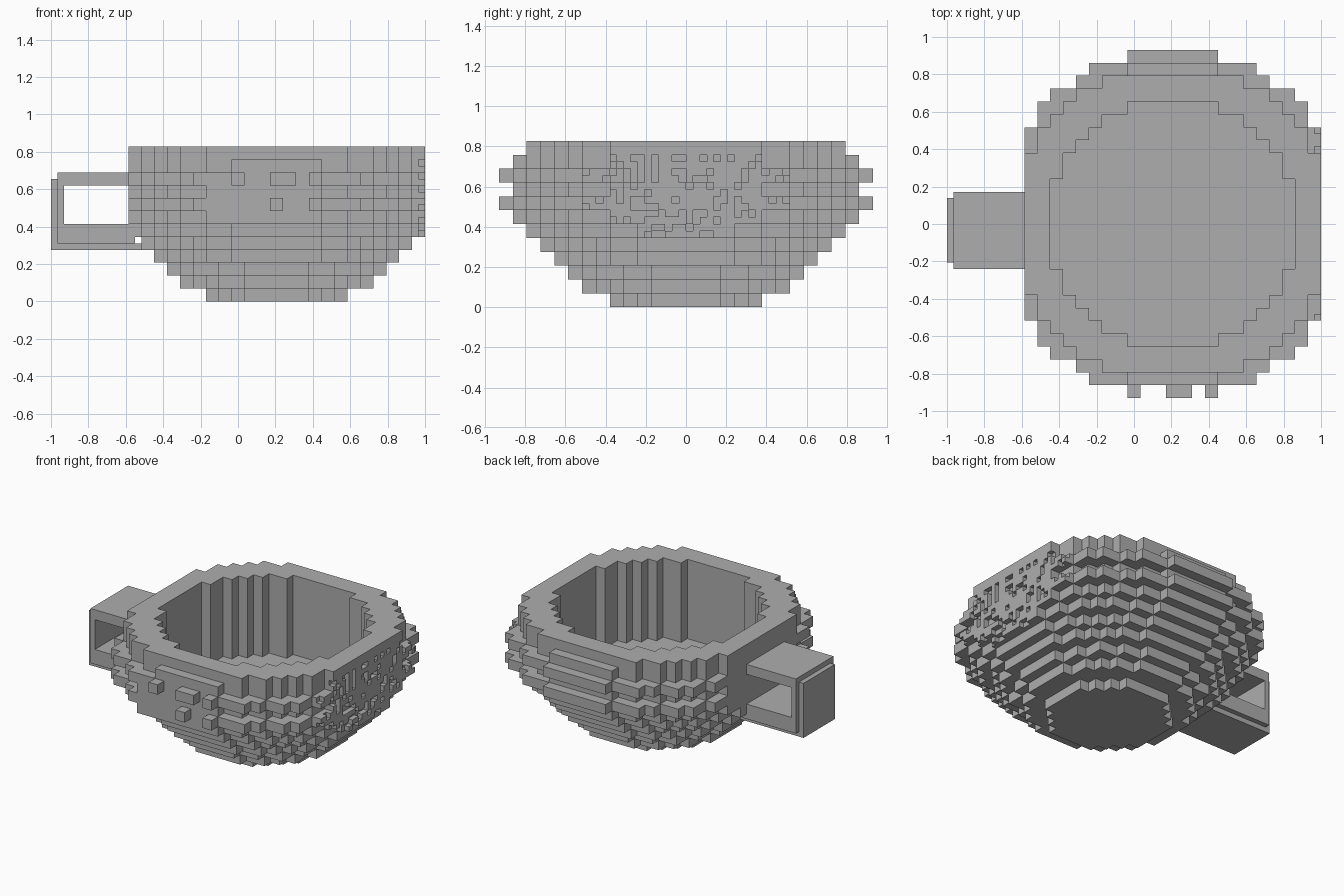
import bpy
import bmesh
import random
from mathutils import Vector

random.seed(4)
if "Cube" in bpy.data.objects:
    bpy.data.objects.remove(bpy.data.objects["Cube"], do_unlink=True)

U = 2 / 29            # edge of one block
H = U / 2             # half block, used for the fine carving
CENTRE_X = 3 * U      # bowl axis, shifted away from the handle
LAYERS = [5.5, 7.5, 8.5, 9.5, 10.5, 11.5, 12.5, 13.5, 12.5, 13.5, 12.5, 12.25]
INNER = 9.5
FLOOR_LAYER = 4
SIDE_CLIP = 11

grey = bpy.data.materials.new("plain_grey")
grey.use_nodes = True
colour = (0.42, 0.42, 0.42, 1)
grey.diffuse_color = colour
grey.node_tree.nodes["Principled BSDF"].inputs["Base Color"].default_value = colour


def finish(name, bm):
    mesh = bpy.data.meshes.new(name)
    bm.to_mesh(mesh)
    bm.free()
    mesh.materials.append(grey)
    obj = bpy.data.objects.new(name, mesh)
    bpy.context.collection.objects.link(obj)
    return obj


def skin(name, cells, size, origin):
    """Wrap a set of grid cells in their exposed faces."""
    bm = bmesh.new()
    verts = {}

    def vert(key):
        if key not in verts:
            verts[key] = bm.verts.new(origin + Vector(key) * size)
        return verts[key]

    for cell in sorted(cells):
        for axis in range(3):
            for side in (0, 1):
                beside = list(cell)
                beside[axis] += 2 * side - 1
                if tuple(beside) in cells:
                    continue
                ring = []
                for p, q in ((0, 0), (1, 0), (1, 1), (0, 1)):
                    key = list(cell)
                    key[axis] += side
                    key[(axis + 1) % 3] += p
                    key[(axis + 2) % 3] += q
                    ring.append(vert(tuple(key)))
                bm.faces.new(ring if side else ring[::-1])
    return finish(name, bm)


# Bowl: stacked stepped discs with a straight round hollow
blocks = set()
for k, radius in enumerate(LAYERS):
    for i in range(-SIDE_CLIP, SIDE_CLIP + 1):
        for j in range(-13, 14):
            d = i * i + j * j
            if d <= radius ** 2 and (k < FLOOR_LAYER or d > INNER ** 2):
                if j > -13:
                    blocks.add((i, j, k))

# Top rim is flush with the flat front and back
blocks = {b for b in blocks if b[2] < 11 or abs(b[1]) < 12}
# Back bulge of the two widest rings
blocks |= {(i, 13, k) for i in range(-3, 4) for k in (7, 9)}

# Flat front panel and the raised blocks on it
blocks |= {(i, -12, k) for i in range(-5, 4) for k in (6, 7, 8)}
blocks |= {(i, -13, k) for i, k in ((-3, 9), (0, 9), (1, 9), (3, 9), (0, 7), (3, 7))}

# Split into half blocks and carve the broken relief on the left side
cells = {(2 * i + a, 2 * j + b, 2 * k + c) for i, j, k in blocks
         for a in (0, 1) for b in (0, 1) for c in (0, 1)}
outer = 2 * SIDE_CLIP + 1
for b in range(-14, 17):
    for c in range(10, 22):
        if random.random() < 0.3:
            cells.discard((outer, b, c))
skin("bowl", cells, H, Vector((CENTRE_X - H, -H, 0)))


def box(name, low, high):
    """Box given by two corners in half blocks from the handle end."""
    bm = bmesh.new()
    bmesh.ops.create_cube(bm, size=1)
    low, high = Vector(low), Vector(high)
    for v in bm.verts:
        v.co = Vector((low[n] + (high[n] - low[n]) * (v.co[n] + 0.5)) * H
                      for n in range(3))
        v.co.x -= 1
    return finish(name, bm)


# Handle: square loop with narrower skins outside and below
box("handle_top", (1, -7, 18), (13, 5, 20))
box("handle_end", (1, -7, 9), (2, 5, 18))
box("handle_bottom", (2, -7, 9), (13, 5, 12))
box("handle_end_skin", (0, -6, 8), (1, 4, 19))
box("handle_bottom_skin", (1, -6, 8), (14, 4, 9))
